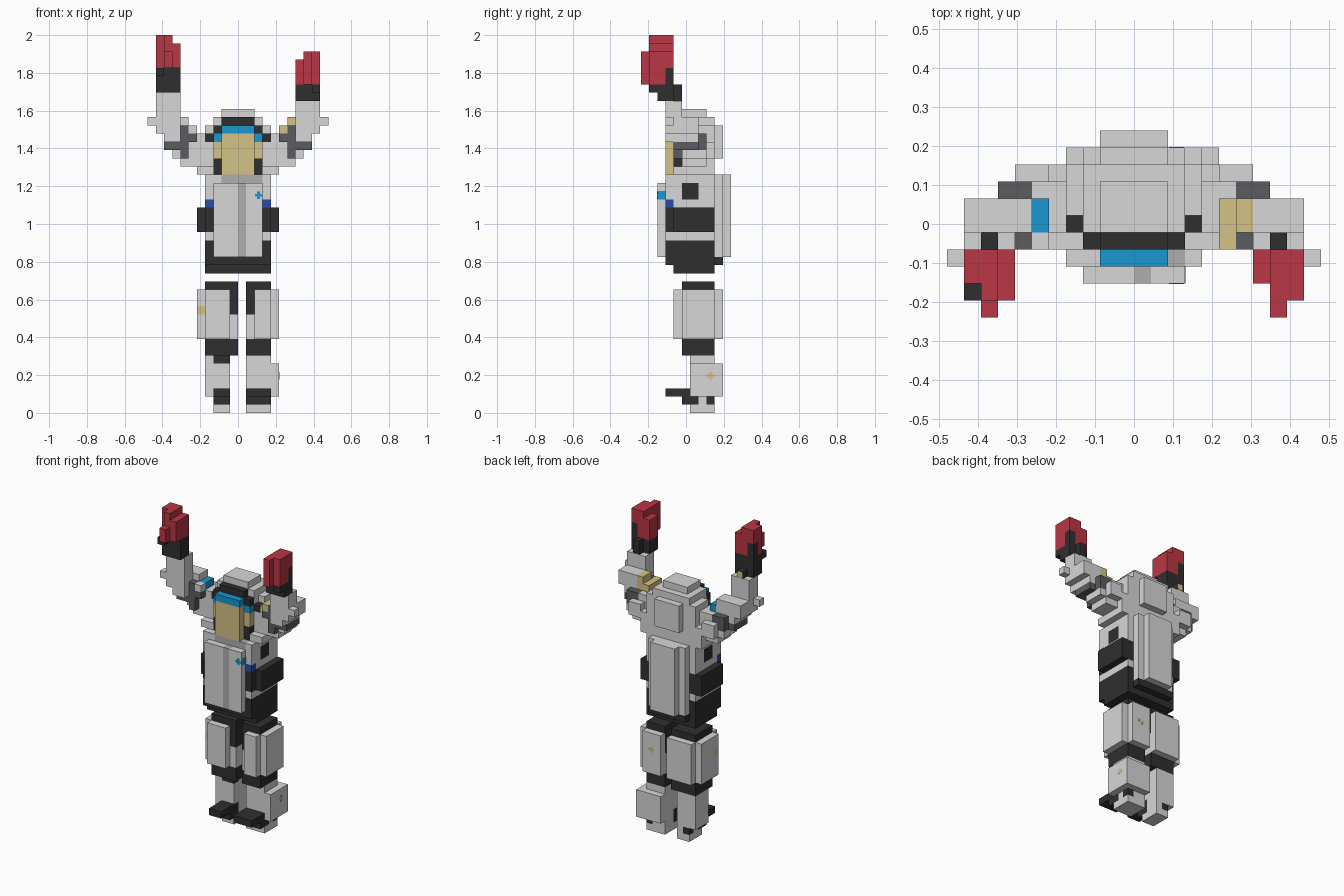
import bpy, bmesh
from mathutils import Vector

cube = bpy.data.objects.get("Cube")
if cube:
    bpy.data.objects.remove(cube)

V = 2 / 46  # block size
COLOURS = {
    "light_grey": (0.68, 0.68, 0.68),
    "mid_grey": (0.43, 0.43, 0.43),
    "slate": (0.1, 0.107, 0.116),
    "charcoal": (0.028, 0.028, 0.028),
    "red": (0.49, 0.038, 0.058),
    "sand": (0.66, 0.54, 0.24),
    "sky_blue": (0.01, 0.31, 0.64),
    "royal_blue": (0.025, 0.07, 0.4),
}
MATS = {}
for name, rgb in COLOURS.items():
    m = bpy.data.materials.new(name)
    m.use_nodes = True
    m.diffuse_color = (*rgb, 1)
    bsdf = m.node_tree.nodes["Principled BSDF"]
    bsdf.inputs["Base Color"].default_value = (*rgb, 1)
    bsdf.inputs["Roughness"].default_value = 0.8
    MATS[name] = m
NAMES = list(COLOURS)
G, M, S, D, R, T, C, B = NAMES

cells = {}  # block position -> (part, colour)


def filler(part, side=1):
    """Box filler for one part, mirrored in x when side is -1; later boxes repaint."""
    def f(colour, x, y, z):
        xs = x if side > 0 else (-x[1], -x[0])
        for i in range(*xs):
            for j in range(*y):
                for k in range(*z):
                    cells[i, j, k] = (part, colour)
    return f


def build(part):
    """Make the outer skin of one part's blocks, then merge flat areas."""
    bm = bmesh.new()
    verts = {}
    for c, (owner, colour) in cells.items():
        if owner != part:
            continue
        for ax in range(3):
            for s in (0, 1):
                n = list(c)
                n[ax] += 1 if s else -1
                if tuple(n) in cells:
                    continue
                quad = []
                for u, w in ((0, 0), (1, 0), (1, 1), (0, 1)):
                    p = list(c)
                    p[ax] += s
                    p[(ax + 1) % 3] += u
                    p[(ax + 2) % 3] += w
                    p = tuple(p)
                    if p not in verts:
                        verts[p] = bm.verts.new((p[0] * V, (p[1] - 5.5) * V, p[2] * V))
                    quad.append(verts[p])
                face = bm.faces.new(quad if s else quad[::-1])
                face.material_index = NAMES.index(colour)
    bmesh.ops.dissolve_limit(bm, angle_limit=0.02, verts=bm.verts[:], edges=bm.edges[:],
                             delimit={'MATERIAL'})
    finish(part, bm)


def finish(name, bm):
    me = bpy.data.meshes.new(name)
    bm.to_mesh(me)
    bm.free()
    for n in NAMES:
        me.materials.append(MATS[n])
    bpy.context.collection.objects.link(bpy.data.objects.new(name, me))


def badge(name, colour, centre, axis, width=0.36):
    """Thin plus-shaped plate lying on a face; width 1 makes it square."""
    bm = bmesh.new()
    for long in range(3):
        if long == axis:
            continue
        size = Vector((width, width, width))
        size[long] = max(width, 0.9)
        size[axis] = 0.06
        for v in bmesh.ops.create_cube(bm, size=V)["verts"]:
            v.co = Vector(a * b for a, b in zip(v.co, size))
            v.co += Vector((centre[0], centre[1] - 5.5, centre[2])) * V
    for f in bm.faces:
        f.material_index = NAMES.index(colour)
    finish(name, bm)


# Torso with chest plate, backpack and side panels
t = filler("torso")
t(G, (-4, 4), (3, 9), (21, 29))
t(G, (-3, 3), (2, 3), (19, 28))
t(M, (0, 1), (2, 3), (19, 28))
t(M, (-2, 3), (3, 4), (28, 29))
t(G, (-3, 3), (9, 10), (19, 29))
t(G, (-2, 2), (10, 11), (19, 29))
for side in (1, -1):
    t = filler("torso", side)
    t(D, (3, 5), (4, 9), (22, 25))
    t(D, (3, 4), (3, 4), (22, 25))
    t(B, (3, 4), (3, 4), (25, 26))
    t(D, (3, 4), (5, 7), (26, 28))

# Hips
h = filler("hips")
h(D, (-4, 4), (4, 9), (17, 18))
h(D, (-4, 4), (3, 9), (18, 21))
h(D, (-3, 3), (9, 10), (18, 19))

# Helmet shell, brow and visor
h = filler("helmet")
h(G, (-4, 4), (5, 9), (29, 34))
h(G, (-4, 4), (6, 9), (34, 35))
h(G, (-3, 3), (5, 9), (34, 36))
h(G, (-2, 2), (5, 8), (36, 37))
h(G, (-2, 2), (9, 10), (31, 35))
h(D, (-3, 3), (4, 5), (29, 35))
h(D, (-2, 2), (4, 5), (35, 36))
h(T, (-2, 2), (3, 4), (29, 34))
h(C, (-2, 2), (3, 4), (34, 35))
for side in (1, -1):
    h = filler("helmet", side)
    h(D, (3, 4), (5, 6), (33, 34))
    h(T, (2, 3), (4, 5), (31, 33))
    h(C, (2, 3), (4, 5), (33, 34))

# Raised arms: stepped upper arm, elbow, forearm, cuff and glove
for side, tag, cuff, glove in ((1, "left", 38, 40), (-1, "right", 39, 42)):
    a = filler(tag + "_upper_arm", side)
    a(G, (3, 5), (4, 5), (29, 30))
    a(G, (4, 5), (5, 8), (29, 34))
    a(G, (3, 5), (8, 9), (29, 32))
    a(G, (5, 7), (5, 8), (30, 34))
    a(G, (5, 7), (8, 9), (31, 33))
    a(G, (7, 8), (5, 8), (31, 33))
    a(S, (6, 7), (4, 5), (31, 35))
    a(S, (5, 6), (4, 5), (33, 34))
    a(S, (7, 9), (4, 7), (32, 33))
    a(S, (6, 8), (7, 8), (32, 34))
    a(S, (7, 8), (6, 7), (32, 34))
    e = filler(tag + "_forearm", side)
    e(G, (7, 9), (3, 6), (33, 34))
    e(G, (8, 9), (6, 7), (33, 34))
    e(G, (7, 10), (3, 7), (34, 36))
    e(G, (6, 7), (5, 7), (34, 36))
    e(G, (10, 11), (3, 4), (35, 36))
    e(G, (7, 10), (3, 5), (36, cuff))
    c = filler(tag + "_cuff", side)
    c(D, (7, 10), (2, 4), (cuff, glove))
    c(D, (8, 9), (4, 5), (cuff, 40))
    c(D, (9, 10), (1, 2), (glove - 1, glove))
    g = filler(tag + "_glove", side)
    g(R, (7, 10), (2, 4), (glove, glove + 3))
    g(R, (8, 10), (2, 4), (glove, glove + 4))
    g(D, (9, 10), (3, 4), (glove, glove + 2))

# Fingers
f = filler("left_glove")
f(R, (8, 10), (1, 2), (40, 44))
f(R, (8, 9), (0, 1), (40, 44))
f = filler("right_glove")
f(R, (-9, -7), (1, 2), (42, 45))
f(R, (-9, -8), (1, 2), (45, 46))
f(R, (-9, -8), (0, 1), (42, 44))

# Shoulder badges
f = filler("left_upper_arm")
f(T, (5, 6), (4, 7), (34, 35))
f(T, (6, 7), (5, 7), (34, 36))
f = filler("right_upper_arm")
f(C, (-6, -5), (5, 7), (34, 35))
f(G, (-6, -5), (4, 5), (34, 35))

# Legs: thigh armour, knee band, shin and boot
for side, tag, x0, outer in ((1, "left", 1, 4), (-1, "right", 0, 3)):
    w = filler(tag + "_thigh", side)
    w(D, (x0, 4), (5, 9), (9, 16))
    w(G, (x0, 4), (5, 9), (9, 12))
    w(G, (x0 + 1, 4), (4, 5), (9, 15))
    w(G, (x0, 4), (9, 10), (9, 15))
    w(G, (4, 5), (5, 9), (9, 15))
    k = filler(tag + "_knee", side)
    k(D, (x0, 4), (5, 9), (7, 9))
    s = filler(tag + "_shin", side)
    s(G, (1, 4), (6, 9), (2, 7))
    b = filler(tag + "_boot", side)
    b(G, (1, outer), (6, 9), (0, 2))
    b(D, (1, outer), (3, 7), (2, 3))
    b(D, (1, outer), (5, 7), (1, 2))
    b(D, (outer - 1, outer), (8, 9), (1, 2))
f = filler("left_shin")
f(G, (4, 5), (6, 10), (2, 6))
f(G, (1, 4), (9, 10), (2, 6))
filler("right_shin")(D, (-3, -1), (6, 7), (6, 7))
filler("right_thigh")(T, (-5, -4), (5, 6), (12, 13))

for part in sorted({owner for owner, _ in cells.values()}):
    build(part)

# Small badges
badge("left_shin_badge", T, (5, 8.5, 4.5), 0)
badge("left_thigh_badge", T, (2.5, 10, 12.5), 1)
badge("right_cuff_badge", T, (-8.5, 5, 39.5), 1, 0.7)
badge("chest_badge", C, (2.5, 2, 26.5), 1)
badge("chest_side_badge", C, (3, 2.5, 26.5), 0, 1)
